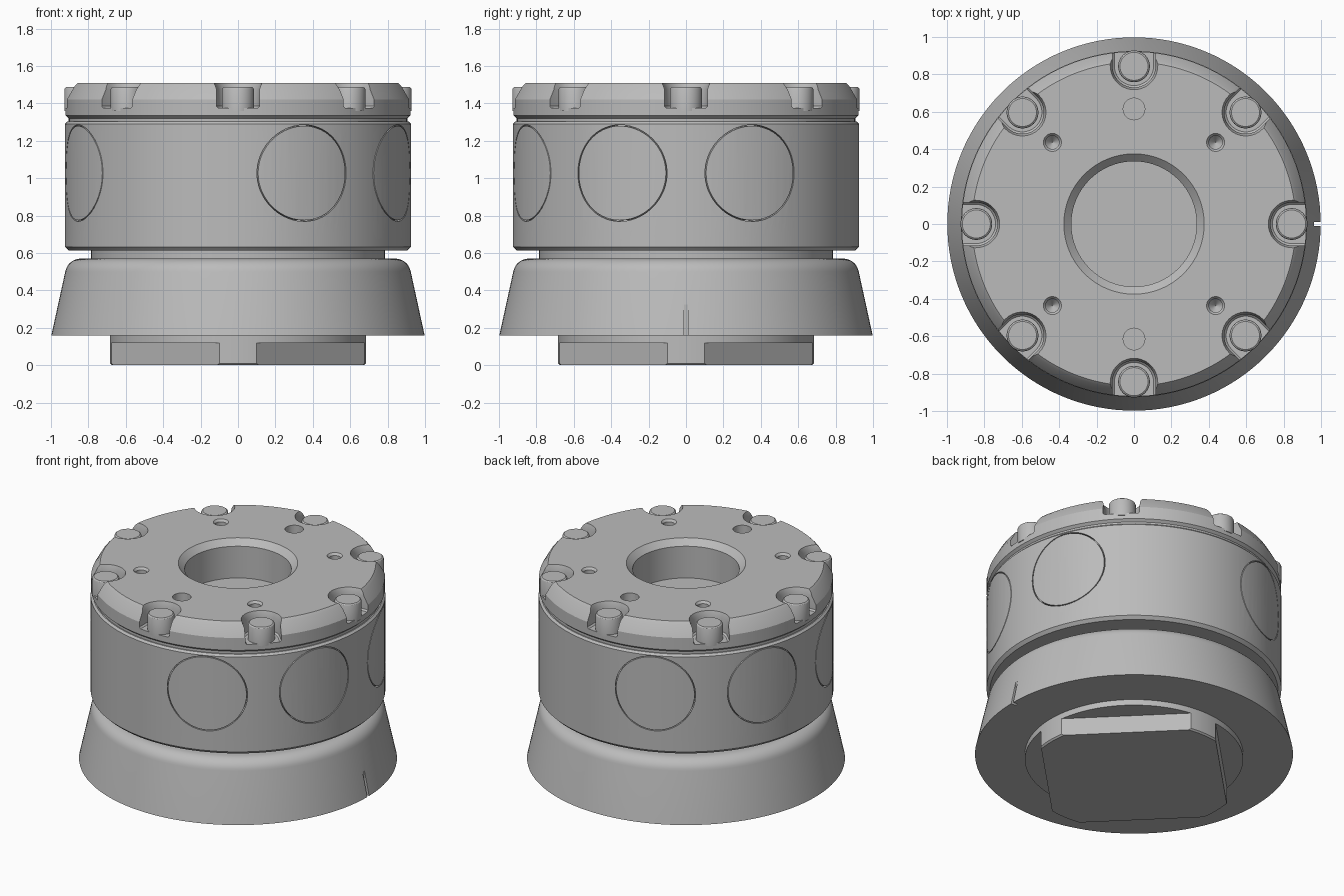
import bpy
import bmesh
from math import cos, sin, pi, radians
from mathutils import Matrix, Vector

if "Cube" in bpy.data.objects:
    bpy.data.objects.remove(bpy.data.objects["Cube"], do_unlink=True)

grey = bpy.data.materials.new("machined grey")
grey.use_nodes = True
tone = (0.5, 0.5, 0.5, 1)
grey.diffuse_color = tone
grey.node_tree.nodes["Principled BSDF"].inputs["Base Color"].default_value = tone


def loft(name, sections, ring=False, matrix=None):
    """Skin closed sections; cap the ends, or join last to first for a ring."""
    bm = bmesh.new()
    loops = [[bm.verts.new(p) for p in s] for s in sections]
    pairs = list(zip(loops, loops[1:]))
    if ring:
        pairs.append((loops[-1], loops[0]))
    else:
        bm.faces.new(loops[0])
        bm.faces.new(loops[-1])
    for a, b in pairs:
        n = len(a)
        for i in range(n):
            j = (i + 1) % n
            bm.faces.new((a[i], a[j], b[j], b[i]))
    bmesh.ops.recalc_face_normals(bm, faces=bm.faces)
    if matrix:
        bm.transform(matrix)
    mesh = bpy.data.meshes.new(name)
    bm.to_mesh(mesh)
    bm.free()
    mesh.materials.append(grey)
    obj = bpy.data.objects.new(name, mesh)
    bpy.context.collection.objects.link(obj)
    return obj


def lathe(name, profile, steps=128, ring=False, matrix=None):
    angles = [2 * pi * i / steps for i in range(steps)]
    return loft(name, [[(r * cos(a), r * sin(a), z) for a in angles]
                       for r, z in profile], ring, matrix)


def box(name, x, y, z, matrix=None):
    return loft(name, [[(x[0], y[0], h), (x[1], y[0], h), (x[1], y[1], h), (x[0], y[1], h)]
                       for h in z], matrix=matrix)


def turn(angle):
    return Matrix.Rotation(radians(angle), 4, "Z")


def finish(obj, cutters=()):
    """Cut the part, then smooth its round surfaces."""
    bpy.ops.object.select_all(action="DESELECT")
    bpy.context.view_layer.objects.active = obj
    obj.select_set(True)
    for c in cutters:
        c.hide_render = True
        mod = obj.modifiers.new("cut", "BOOLEAN")
        mod.operation = "DIFFERENCE"
        mod.solver = "EXACT"
        mod.object = c
        bpy.ops.object.modifier_apply(modifier=mod.name)
        bpy.data.objects.remove(c, do_unlink=True)
    bpy.ops.object.shade_smooth_by_angle(angle=radians(25))


# Stem with four diagonal flats
stem = lathe("stem", [(0.675, 0), (0.685, 0.01), (0.685, 0.2)])
finish(stem, [box("flat_cutter", (0.55, 0.9), (-0.7, 0.7), (-0.1, 0.12), turn(45 + 90 * i))
              for i in range(4)])

# Flared skirt with a rounded shoulder and an index slot
shoulder = [(0.84 + 0.085 * cos(radians(a)), 0.485 + 0.085 * sin(radians(a)))
            for a in range(10, 91, 10)]
skirt = lathe("skirt", [(0.998, 0.16)] + shoulder)
finish(skirt, [box("slot_cutter", (0.96, 1.1), (-0.01, 0.01), (0.1, 0.325))])

finish(lathe("neck", [(0.785, 0.55), (0.785, 0.63)]))

# Main drum with circular seams around its side
drum = lathe("drum", [(0.905, 0.613), (0.925, 0.633), (0.925, 1.29), (0.912, 1.303),
                      (0.335, 1.303), (0.335, 1.25)])
seams = []
for angle in (-67.5, -22.5, 22.5, 112.5, 157.5, 202.5):
    place = turn(angle) @ Matrix.Translation((0, 0, 1.027)) @ Matrix.Rotation(pi / 2, 4, "Y")
    seams.append(lathe("seam_cutter", [(0.252, 0.875), (0.258, 0.875), (0.258, 0.96),
                                       (0.252, 0.96)], 72, True, place))
finish(drum, seams)

# Top plate: chamfered ring with open notches and small holes
plate = lathe("top_plate", [(0.335, 1.303), (0.905, 1.303), (0.905, 1.32), (0.922, 1.335),
                            (0.922, 1.42), (0.88, 1.495), (0.865, 1.51), (0.375, 1.51),
                            (0.335, 1.47)], ring=True)


def notch(angle):
    def outline(w, z):
        arc = [(0.845 + w * cos(radians(a)), w * sin(radians(a)), z)
               for a in range(90, 271, 10)]
        return arc + [(1.1, -w, z), (1.1, w, z)]
    levels = [(0.105, 1.375), (0.115, 1.385), (0.115, 1.475), (0.127, 1.51), (0.134, 1.53)]
    return loft("notch_cutter", [outline(w, z) for w, z in levels], matrix=turn(angle))


cutters = [notch(45 * i) for i in range(8)]
for i in range(4):
    cutters.append(lathe("drill_cutter", [(0.002, 1.39), (0.036, 1.43), (0.036, 1.495),
                                          (0.05, 1.512), (0.05, 1.6)], 32,
                         matrix=turn(45 + 90 * i) @ Matrix.Translation((0.617, 0, 0))))
for i in (1, 3):
    cutters.append(lathe("pin_cutter", [(0.058, 1.42), (0.058, 1.6)], 32,
                         matrix=turn(90 * i) @ Matrix.Translation((0.615, 0, 0))))
finish(plate, cutters)

# Screw heads standing in the notches
for i in range(8):
    finish(lathe("screw_%d" % (i + 1), [(0.085, 1.36), (0.085, 1.475), (0.082, 1.482),
                                        (0.075, 1.487)], 40,
                 matrix=turn(45 * i) @ Matrix.Translation((0.843, 0, 0))))
